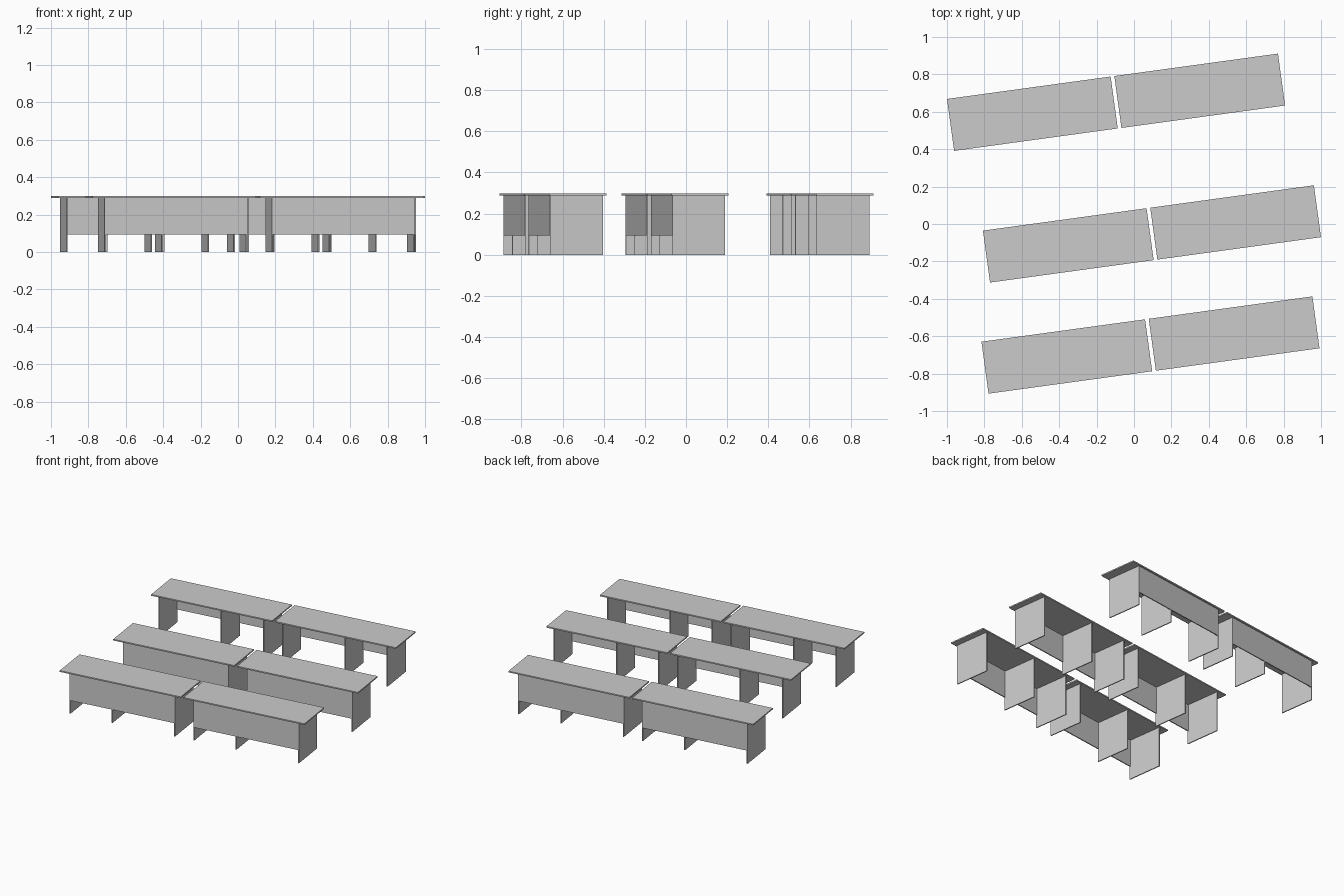
import bpy
from math import radians, pi
from mathutils import Matrix

if "Cube" in bpy.data.objects:
    bpy.data.objects.remove(bpy.data.objects["Cube"])

LENGTH, DEPTH, HEIGHT = 0.883, 0.28, 0.298   # desk top size and height
TOP_T, T = 0.009, 0.007                      # top and panel thickness
GAP, ANGLE = 0.02, radians(7.8)
FRONT, BACK = -DEPTH / 2 + 0.011, DEPTH / 2 - 0.011
UNDER, PANEL_Z = HEIGHT - TOP_T, 0.094


def box(name, lo, hi, place):
    """Axis-aligned box in desk space, put in the room by the matrix."""
    size = [b - a for a, b in zip(lo, hi)]
    mid = [(a + b) / 2 for a, b in zip(lo, hi)]
    bpy.ops.mesh.primitive_cube_add(size=1)
    ob = bpy.context.object
    ob.name = name
    ob.data.transform(Matrix.Translation(mid) @ Matrix.Diagonal((*size, 1)))
    ob.matrix_world = place


def desk(label, place):
    half = LENGTH / 2
    box(label + "_top", (-half, -DEPTH / 2, UNDER), (half, DEPTH / 2, HEIGHT), place)
    # three upright leg panels, the middle one off centre
    legs = [-half + 0.066, -half + 0.374, half - 0.046 - T]
    for i, x in enumerate(legs):
        box(f"{label}_leg_{i + 1}", (x, FRONT, 0), (x + T, BACK, UNDER), place)
    # modesty panels between the legs, flush with the leg fronts
    for i, (a, b) in enumerate(zip(legs, legs[1:])):
        box(f"{label}_modesty_panel_{i + 1}", (a + T, FRONT, PANEL_Z),
            (b, FRONT + T, UNDER), place)


# rows: name, centre x, centre y, extra turn (back row faces the other way)
for row, cx, cy, turn in (("front_row", 0.088, -0.647, 0),
                          ("middle_row", 0.096, -0.053, 0),
                          ("back_row", -0.096, 0.651, pi)):
    base = Matrix.Translation((cx, cy, 0)) @ Matrix.Rotation(ANGLE + turn, 4, 'Z')
    for side, s in (("a", -1), ("b", 1)):
        offset = Matrix.Translation((s * (LENGTH + GAP) / 2, 0, 0))
        desk(f"{row}_desk_{side}", base @ offset)
